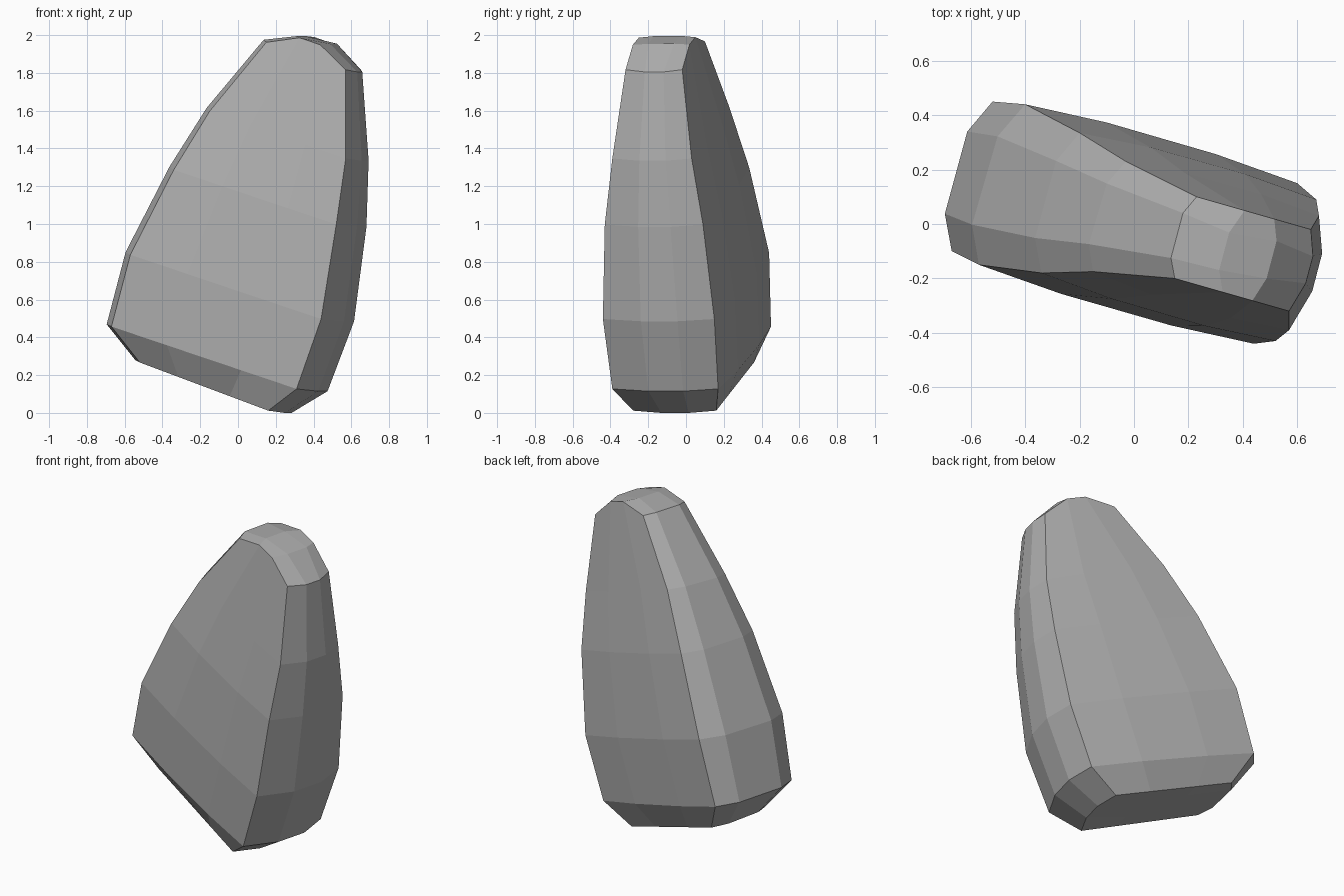
import bpy
import bmesh
from mathutils import Vector

default_cube = bpy.data.objects.get("Cube")
if default_cube:
    bpy.data.objects.remove(default_cube, do_unlink=True)

# Four corner edges of the boulder, each running from bottom to top
front_low = [(-.52, -.05, .27), (-.67, -.10, .46), (-.57, -.15, .84), (-.34, -.18, 1.29),
             (-.15, -.175, 1.6), (.15, -.2, 1.965)]
back_low = [(-.43, .36, .27), (-.52, .45, .46), (-.4, .44, .85), (-.2, .335, 1.3),
            (-.03, .23, 1.62), (.23, .1, 1.97)]
front_high = [(.16, -.28, .015), (.31, -.39, .13), (.44, -.44, .5), (.52, -.43, 1),
              (.57, -.39, 1.35), (.57, -.32, 1.82)]
back_high = [(.27, .16, .015), (.46, .17, .13), (.6, .15, .5), (.67, .09, 1),
             (.68, .03, 1.35), (.65, -.02, 1.82)]


def bowed(start, end, stops, offset):
    """Four points from start to end, with the middle two pushed out."""
    middle = [start.lerp(end, stop) + offset for stop in stops]
    return [start] + middle + [end]


def make_level(corners, is_top, is_bottom):
    """Four columns of four points, each running front to back."""
    fl, bl, fh, bh = (Vector(corner) for corner in corners)
    stops = (.42, .68) if is_top else (.3, .7)
    swell = 0 if is_top or is_bottom else .02
    rise = .085 if is_top else 0
    front = bowed(fl, fh, stops, Vector((0, -swell, rise)))
    back = bowed(bl, bh, stops, Vector((0, swell, rise)))
    low_bow = Vector((-.11 * (bl - fl).length, 0, .012))
    high_bow = Vector((.11 * (bh - fh).length, 0, -.012))
    inner_low, inner_high = Vector((-.035, 0, .008)), Vector((.03, 0, .005))
    if is_bottom:
        inner_low = inner_high = Vector((0, 0, 0))
    return [
        bowed(front[0], back[0], (.25, .8), low_bow),
        bowed(front[1], back[1], (.27, .73), inner_low),
        bowed(front[2], back[2], (.27, .73), inner_high),
        bowed(front[3], back[3], (.34, .67), high_bow),
    ]


def rim(level):
    """Outline of a level, walked once around."""
    return (level[0] + [level[1][3], level[2][3]]
            + level[3][::-1] + [level[2][0], level[1][0]])


def add_cap(bm, level):
    for left, right in zip(level, level[1:]):
        for i in range(3):
            bm.faces.new((left[i], right[i], right[i + 1], left[i + 1]))


# Levels of vertices
bm = bmesh.new()
edges = list(zip(front_low, back_low, front_high, back_high))
last = len(edges) - 1
levels = []
for n, corners in enumerate(edges):
    points = make_level(corners, n == last, n == 0)
    inside = n in (0, last)
    level = []
    for c, column in enumerate(points):
        # Middle points exist only on the caps
        level.append([
            bm.verts.new(p) if inside or c in (0, 3) or r in (0, 3) else None
            for r, p in enumerate(column)
        ])
    levels.append(level)

# Walls and caps
for lower, upper in zip(levels, levels[1:]):
    a, b = rim(lower), rim(upper)
    for i in range(len(a)):
        j = (i + 1) % len(a)
        bm.faces.new((a[i], a[j], b[j], b[i]))
add_cap(bm, levels[0])
add_cap(bm, levels[last])
bmesh.ops.recalc_face_normals(bm, faces=bm.faces[:])

# Rest the boulder on the ground
ground = min(v.co.z for v in bm.verts)
bmesh.ops.translate(bm, verts=bm.verts[:], vec=(0, 0, -ground))

mesh = bpy.data.meshes.new("boulder")
bm.to_mesh(mesh)
bm.free()
boulder = bpy.data.objects.new("boulder", mesh)
bpy.context.collection.objects.link(boulder)

# Stone colour
stone = bpy.data.materials.new("grey_stone")
stone.use_nodes = True
colour = (.42, .42, .42, 1)
stone.diffuse_color = colour
for node in stone.node_tree.nodes:
    if node.type == 'BSDF_PRINCIPLED':
        node.inputs["Base Color"].default_value = colour
mesh.materials.append(stone)
